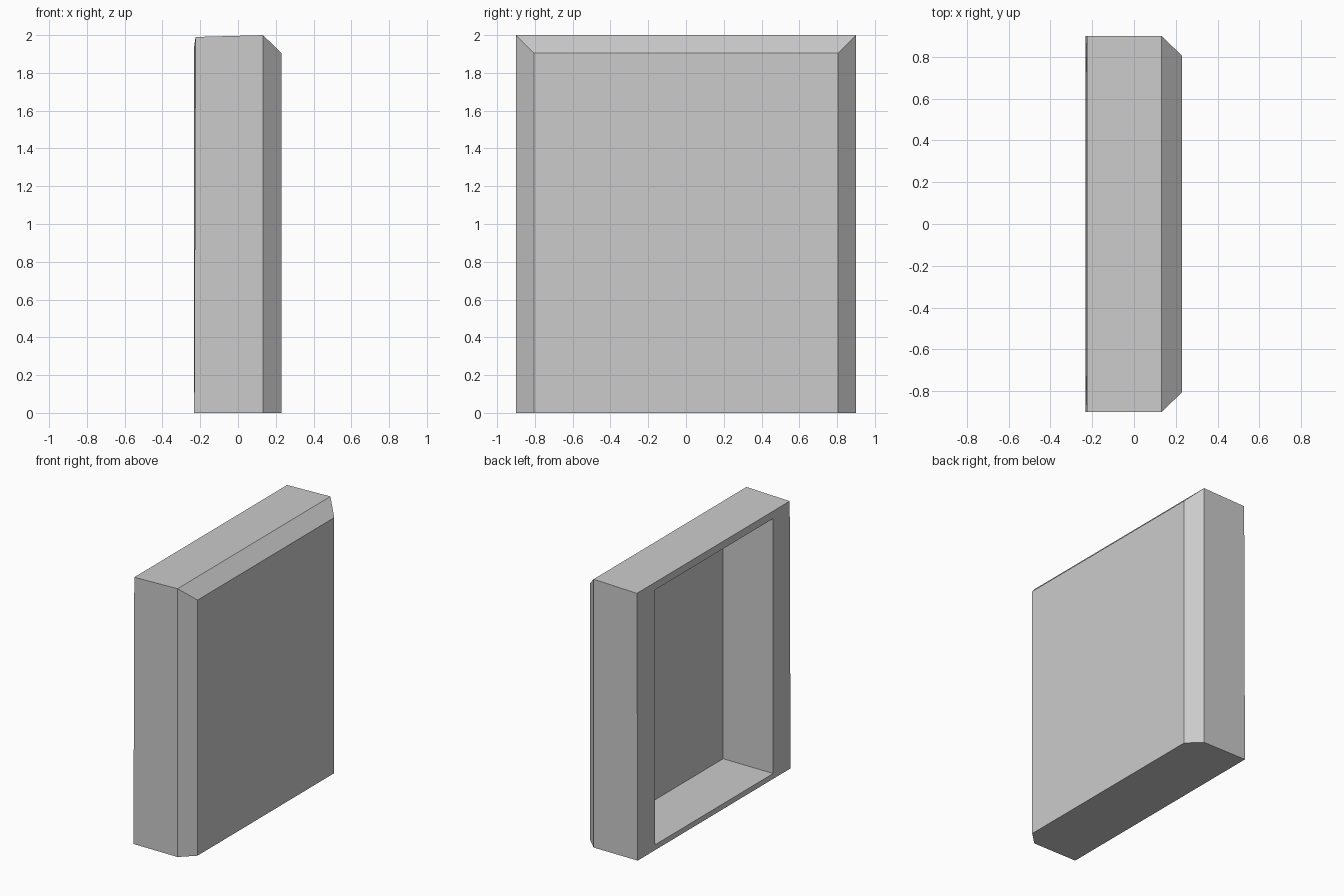
import bpy
import bmesh

if "Cube" in bpy.data.objects:
    bpy.data.objects.remove(bpy.data.objects["Cube"])

# Shell cross-section loops, from the closed face round the rim into the recess:
# (x at bottom, x at top, half width, bottom z, top z)
loops = [
    (0.23, 0.23, 0.805, 0.0, 1.905),      # flat face
    (0.132, 0.132, 0.90, 0.0, 2.0),       # outer edge of the chamfer
    (-0.232, -0.225, 0.90, 0.0, 1.99),    # outer rim
    (-0.232, -0.232, 0.695, 0.04, 1.94),  # recess opening
    (0.18, 0.18, 0.695, 0.04, 1.94),      # recess floor
]

bm = bmesh.new()
rings = []
for xb, xt, w, z0, z1 in loops:
    pts = [(xb, -w, z0), (xb, w, z0), (xt, w, z1), (xt, -w, z1)]
    rings.append([bm.verts.new(p) for p in pts])

# Bridge neighbouring loops and close both ends
for a, b in zip(rings, rings[1:]):
    for i in range(4):
        j = (i + 1) % 4
        bm.faces.new((a[i], a[j], b[j], b[i]))
bm.faces.new(rings[0])
bm.faces.new(rings[-1])
bmesh.ops.recalc_face_normals(bm, faces=bm.faces)

mesh = bpy.data.meshes.new("hollow_panel")
bm.to_mesh(mesh)
bm.free()
panel = bpy.data.objects.new("hollow_panel", mesh)
bpy.context.collection.objects.link(panel)
